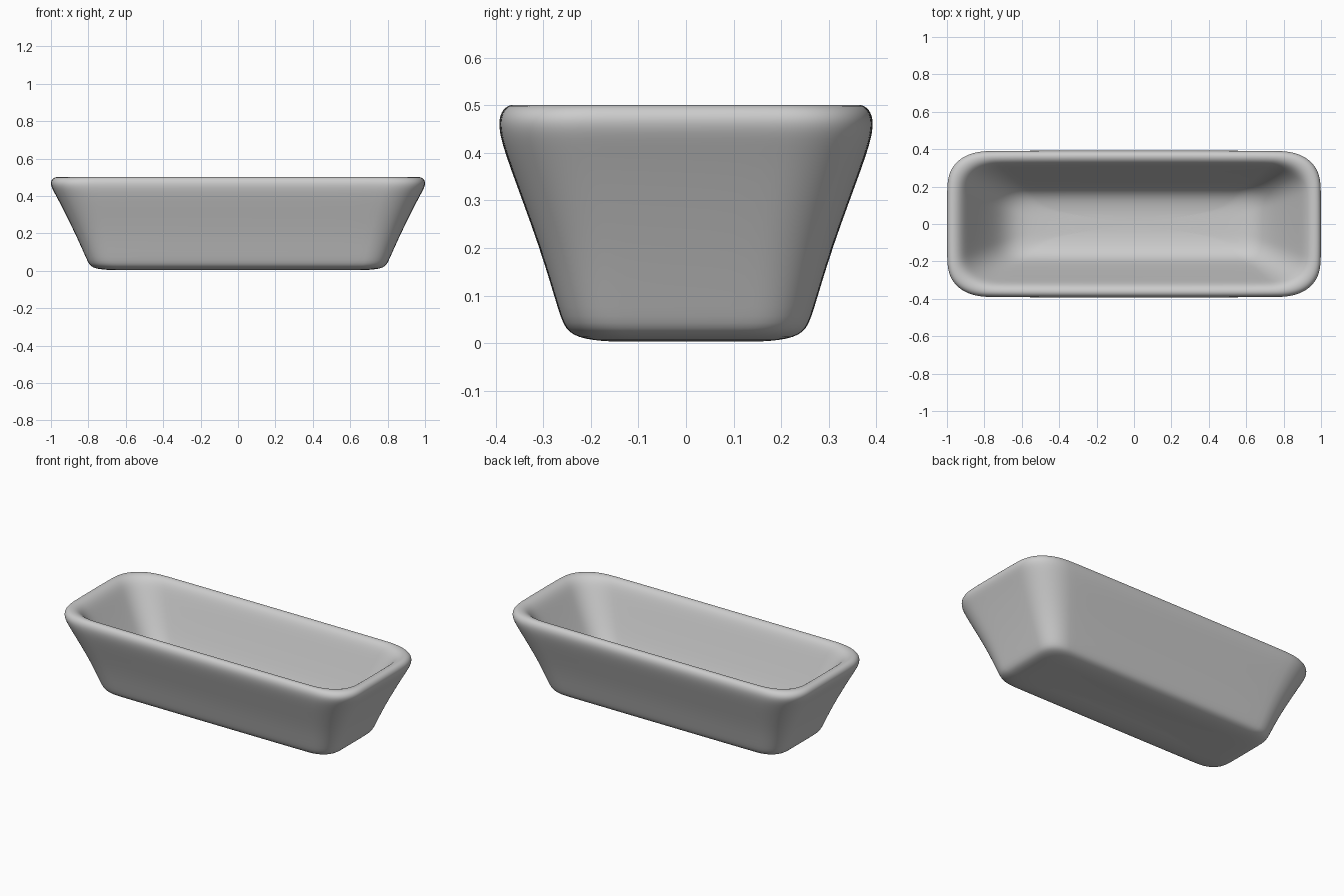
import bpy, bmesh, math

# Rings from underside centre, up the outer wall, over the rim, down to the floor:
# half width x, half depth y, corner radius x, corner radius y, height
RINGS = [
    (0.30, 0.06, 0.05, 0.05, 0.007),
    (0.60, 0.12, 0.10, 0.09, 0.002),
    (0.73, 0.20, 0.14, 0.12, 0.005),
    (0.790, 0.250, 0.15, 0.13, 0.020),
    (0.808, 0.266, 0.16, 0.14, 0.060),
    (0.870, 0.306, 0.20, 0.18, 0.200),
    (0.965, 0.378, 0.25, 0.21, 0.390),
    (0.998, 0.393, 0.26, 0.22, 0.445),
    (1.003, 0.393, 0.26, 0.22, 0.478),
    (0.985, 0.377, 0.26, 0.21, 0.502),
    (0.950, 0.346, 0.25, 0.20, 0.502),
    (0.913, 0.319, 0.23, 0.18, 0.475),
    (0.872, 0.292, 0.21, 0.17, 0.400),
    (0.748, 0.218, 0.16, 0.14, 0.195),
    (0.680, 0.182, 0.14, 0.12, 0.125),
    (0.615, 0.135, 0.11, 0.09, 0.092),
    (0.52, 0.08, 0.07, 0.06, 0.080),
    (0.30, 0.04, 0.04, 0.03, 0.076),
]
SEG = 8


def ring(bm, hx, hy, rx, ry, z):
    # Rounded rectangle with squarish corners
    verts = []
    for q, (sx, sy) in enumerate([(1, 1), (-1, 1), (-1, -1), (1, -1)]):
        for i in range(SEG + 1):
            a = (q + i / SEG) * math.pi / 2
            c, s = abs(math.cos(a)) ** 0.78, abs(math.sin(a)) ** 0.78
            verts.append(bm.verts.new((sx * (hx - rx + rx * c),
                                       sy * (hy - ry + ry * s), z)))
    return verts


# Open tub with sloping walls
bm = bmesh.new()
loops = [ring(bm, *r) for r in RINGS]
n = len(loops[0])
for a, b in zip(loops, loops[1:]):
    for i in range(n):
        j = (i + 1) % n
        bm.faces.new((a[i], a[j], b[j], b[i]))
bm.faces.new(loops[0][::-1])
bm.faces.new(loops[-1])
bmesh.ops.recalc_face_normals(bm, faces=bm.faces)
for f in bm.faces:
    f.smooth = True
mesh = bpy.data.meshes.new("tub")
bm.to_mesh(mesh)
bm.free()
tub = bpy.data.objects.new("tub", mesh)
bpy.context.collection.objects.link(tub)
sub = tub.modifiers.new("smooth", 'SUBSURF')
sub.levels = sub.render_levels = 2
